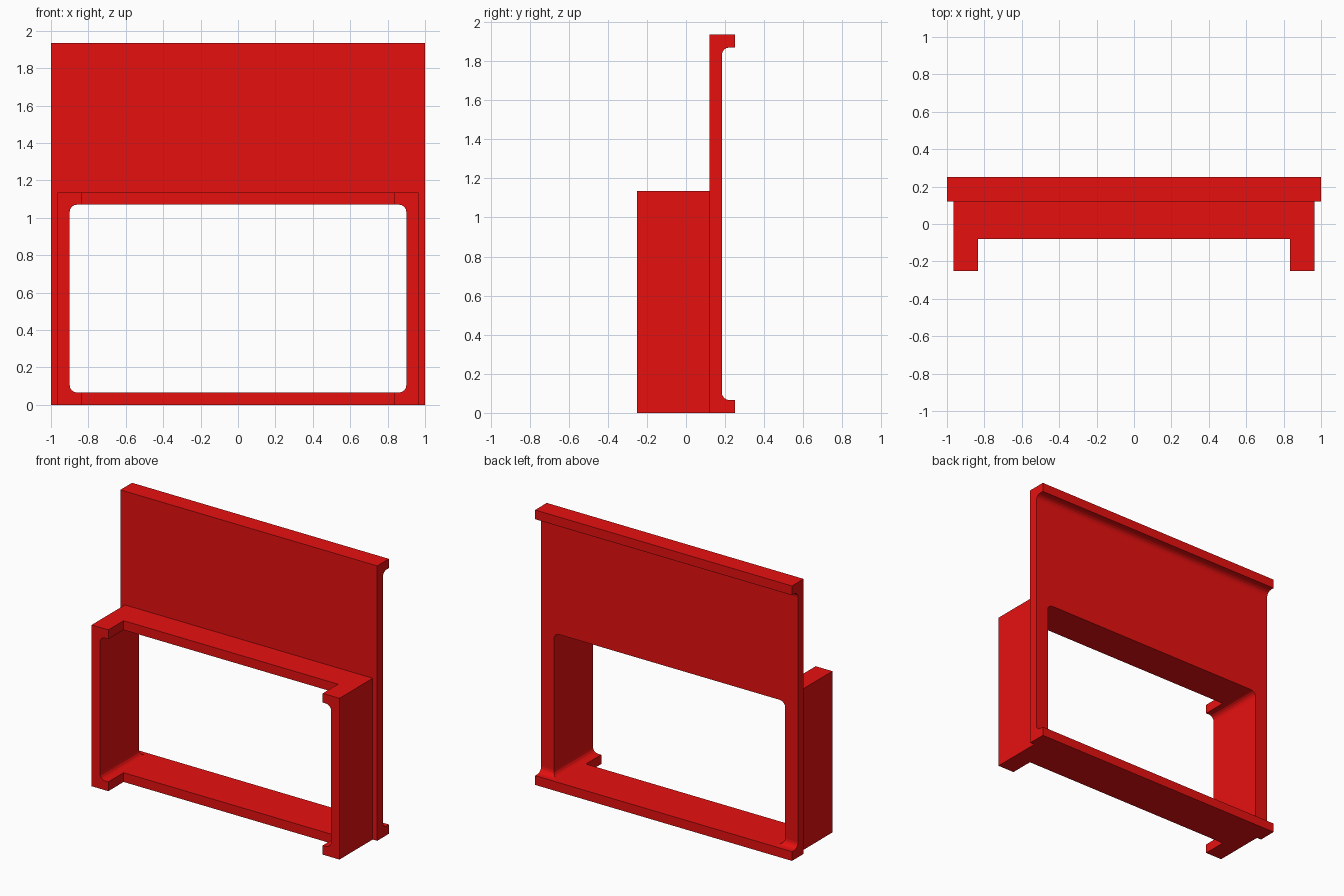
import bpy, bmesh, math
from mathutils import Vector

if "Cube" in bpy.data.objects:
    bpy.data.objects.remove(bpy.data.objects["Cube"])

red = bpy.data.materials.new("red")
red.diffuse_color = (0.8, 0.005, 0.005, 1)
red.use_nodes = True
red.node_tree.nodes["Principled BSDF"].inputs["Base Color"].default_value = red.diffuse_color


def prism(name, points, direction):
    """Extrude a closed 3D outline along a vector."""
    bm = bmesh.new()
    face = bm.faces.new([bm.verts.new(p) for p in points])
    ext = bmesh.ops.extrude_face_region(bm, geom=[face])
    verts = [v for v in ext["geom"] if isinstance(v, bmesh.types.BMVert)]
    bmesh.ops.translate(bm, verts=verts, vec=Vector(direction))
    bmesh.ops.recalc_face_normals(bm, faces=bm.faces)
    mesh = bpy.data.meshes.new(name)
    bm.to_mesh(mesh)
    bm.free()
    mesh.materials.append(red)
    obj = bpy.data.objects.new(name, mesh)
    bpy.context.collection.objects.link(obj)
    return obj


def arc(cx, cz, r, start, end, steps=4):
    """Points of a rounded corner, angles in degrees."""
    angles = [math.radians(start + (end - start) * i / steps) for i in range(steps + 1)]
    return [(cx + r * math.cos(a), cz + r * math.sin(a)) for a in angles]


H = 1.935                  # overall height
T = 0.065                  # wall thickness
R = 0.04                   # corner radius
W, TOP = 0.9, 1.07         # opening half width and top
Y0, Y1, YB = 0.12, 0.183, 0.25   # plate front, plate back, flange back

# Back plate with filleted top and bottom flanges: side profile run along x
profile = [(Y0, 0), (YB, 0), (YB, T)]
profile += arc(Y1 + R, T + R, R, 270, 180)
profile += arc(Y1 + R, H - T - R, R, 180, 90)
profile += [(YB, H - T), (YB, H), (Y0, H)]
plate = prism("back_plate", [(-1, y, z) for y, z in profile], (2, 0, 0))

# Front frame: plan outline with two forward posts, run upward
half = [(0.965, Y0), (0.965, -0.25), (0.835, -0.25), (0.835, -0.08)]
plan = half + [(-x, y) for x, y in reversed(half)]
frame = prism("front_frame", [(x, y, 0) for x, y in plan], (0, 0, 1.135))

# Rounded opening cut through both parts
hole = (arc(W - R, T + R, R, -90, 0) + arc(W - R, TOP - R, R, 0, 90)
        + arc(R - W, TOP - R, R, 90, 180) + arc(R - W, T + R, R, 180, 270))
cutter = prism("opening_cutter", [(x, -0.5, z) for x, z in hole], (0, 1, 0))
cutter.hide_render = True
cutter.hide_viewport = True
cutter.display_type = 'WIRE'

for part in (plate, frame):
    cut = part.modifiers.new("opening", 'BOOLEAN')
    cut.operation = 'DIFFERENCE'
    cut.solver = 'EXACT'
    cut.object = cutter
